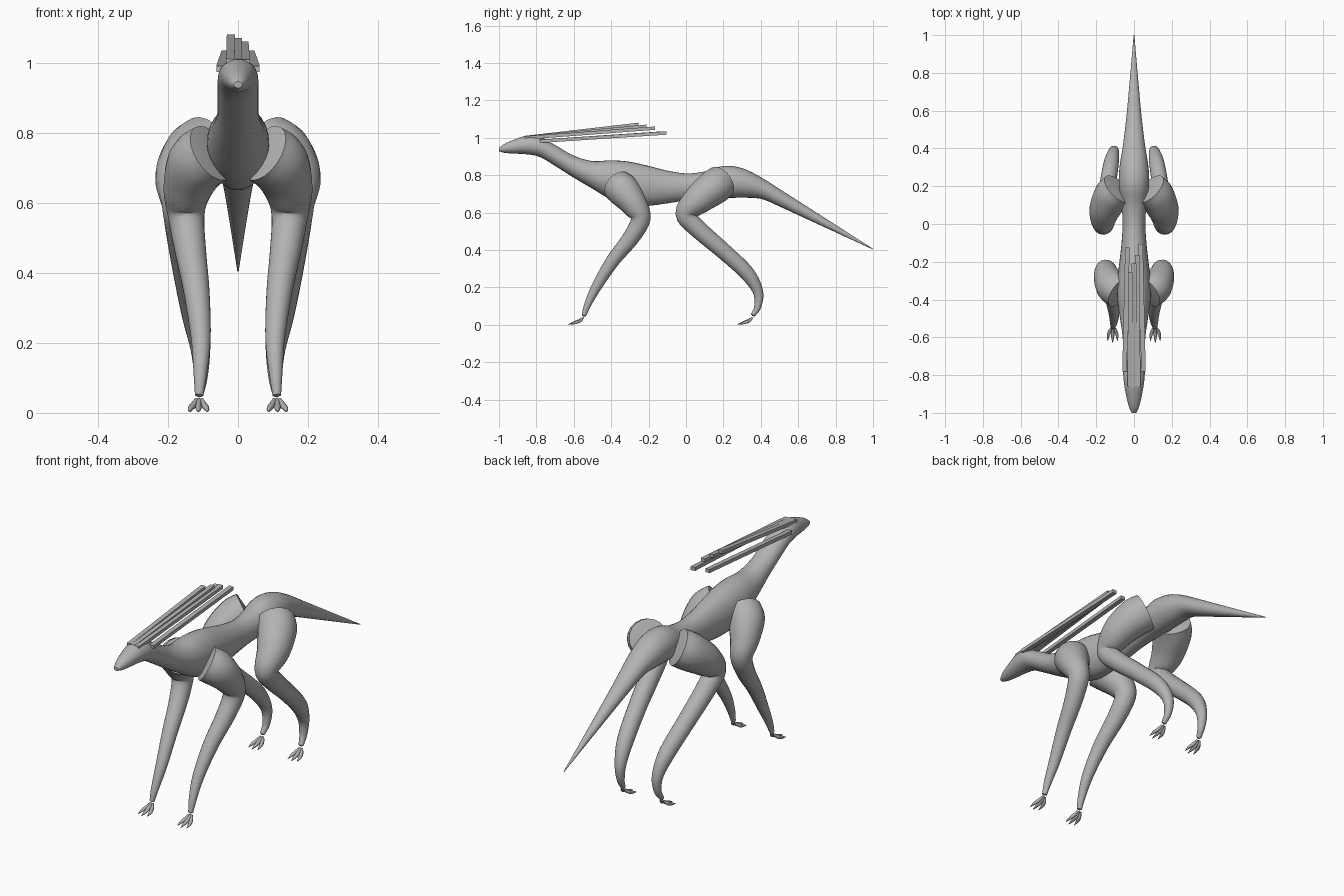
import bpy, bmesh, math
from mathutils import Vector

if "Cube" in bpy.data.objects:
    bpy.data.objects.remove(bpy.data.objects["Cube"])

grey = bpy.data.materials.new("plain grey")
grey.diffuse_color = (0.45, 0.45, 0.45, 1)
grey.use_nodes = True
grey.node_tree.nodes["Principled BSDF"].inputs["Base Color"].default_value = grey.diffuse_color


def spline(pts, steps):
    """Catmull-Rom interpolation through tuples of any length."""
    vs = [Vector(p) for p in pts]
    vs = [vs[0] * 2 - vs[1]] + vs + [vs[-1] * 2 - vs[-2]]
    out = []
    for i in range(1, len(vs) - 2):
        a, b, c, d = vs[i - 1:i + 3]
        for s in range(steps):
            t = s / steps
            out.append(0.5 * (2 * b + (c - a) * t + (2 * a - 5 * b + 4 * c - d) * t * t
                              + (3 * b - a - 3 * c + d) * t ** 3))
    return out + [vs[-2]]


def loft(name, rings, smooth=True, domes=(0, 0)):
    """Skin a list of vertex rings and close the ends, optionally domed."""
    bm = bmesh.new()
    rows = [[bm.verts.new(p) for p in r] for r in rings]
    n = len(rows[0])
    for a, b in zip(rows, rows[1:]):
        for i in range(n):
            j = (i + 1) % n
            bm.faces.new((a[i], a[j], b[j], b[i]))
    for end, nxt, dome in ((0, 1, domes[0]), (-1, -2, domes[1])):
        mid = sum((Vector(p) for p in rings[end]), Vector()) / n
        prev = sum((Vector(p) for p in rings[nxt]), Vector()) / n
        tip = bm.verts.new(mid + (mid - prev).normalized() * dome)
        for i in range(n):
            bm.faces.new((rows[end][i], rows[end][(i + 1) % n], tip))
    bmesh.ops.recalc_face_normals(bm, faces=bm.faces)
    me = bpy.data.meshes.new(name)
    bm.to_mesh(me)
    bm.free()
    ob = bpy.data.objects.new(name, me)
    bpy.context.collection.objects.link(ob)
    me.materials.append(grey)
    if smooth:
        bpy.ops.object.select_all(action='DESELECT')
        ob.select_set(True)
        bpy.context.view_layer.objects.active = ob
        bpy.ops.object.shade_smooth_by_angle(angle=math.radians(45))
    return ob


def tube(name, pts, sides=20, steps=5, domes=(0, 0)):
    """Round tube along (x, y, z, radius) points."""
    path = spline(pts, steps)
    rings = []
    side = None
    for i, p in enumerate(path):
        c = Vector(p[:3])
        t = (Vector(path[min(i + 1, len(path) - 1)][:3])
             - Vector(path[max(i - 1, 0)][:3])).normalized()
        ref = side if side else Vector((0, 0.3, 1))
        side = (ref - t * ref.dot(t)).normalized()
        other = t.cross(side)
        rings.append([c + p[3] * (side * math.cos(a) + other * math.sin(a))
                      for a in (2 * math.pi * k / sides for k in range(sides))])
    return loft(name, rings, domes=domes)


def mirrored(pts, s):
    return [(p[0] * s, *p[1:]) for p in pts]


# Body from snout to tail tip: y, underside z, top z, half width
body = [(-1, .928, .946, .012), (-.97, .92, .968, .026), (-.92, .916, .99, .039),
        (-.85, .912, 1.012, .052), (-.78, .897, 1.005, .058), (-.7, .85, .962, .058),
        (-.6, .787, .905, .06), (-.5, .728, .876, .074), (-.4, .67, .88, .088),
        (-.3, .64, .872, .088), (-.2, .637, .85, .077), (-.1, .65, .825, .066),
        (0, .665, .81, .06), (.1, .675, .82, .066), (.2, .678, .85, .08),
        (.3, .68, .838, .077), (.4, .674, .79, .061), (.5, .633, .727, .048),
        (.6, .587, .663, .037), (.8, .495, .535, .019), (1, .403, .407, .002)]
rings = []
for y, lo, hi, w in spline(body, 4):
    rings.append([(w * math.cos(a), y, (lo + hi) / 2 + (hi - lo) / 2 * math.sin(a))
                  for a in (2 * math.pi * k / 28 for k in range(28))])
loft("body", rings)

# Limbs: x, y, z, radius from the hip or shoulder down to the ankle
front_leg = [(.075, -.362, .742, .088), (.115, -.33, .712, .088), (.144, -.275, .64, .07),
             (.148, -.243, .565, .053), (.136, -.295, .465, .045), (.118, -.39, .345, .037),
             (.106, -.475, .21, .028), (.108, -.525, .11, .019), (.111, -.546, .05, .012)]
hind_leg = [(.085, .185, .762, .093), (.122, .145, .733, .094), (.158, .065, .67, .08),
            (.163, -.002, .592, .055), (.156, .065, .512, .049), (.14, .2, .395, .044),
            (.12, .325, .278, .04), (.107, .384, .18, .028), (.106, .384, .1, .019),
            (.111, .358, .052, .012)]
for label, s in (("left", 1), ("right", -1)):
    for limb, pts in (("front", front_leg), ("hind", hind_leg)):
        tube(f"{limb}_leg_{label}", mirrored(pts, s), domes=(.012, .006))
        x, y = pts[-1][0], pts[-1][1]
        # Three splayed claws per foot
        for k, spread in enumerate((-.024, .002, .028)):
            reach = .085 if k == 1 else .074
            claw = [(x + spread * .3, y - .002, .04, .004),
                    (x + spread * .6, y - reach * .28, .022, .009),
                    (x + spread * .9, y - reach * .6, .012, .008),
                    (x + spread, y - reach, .003, .001)]
            tube(f"{limb}_claw_{label}_{k}", mirrored(claw, s), sides=8, steps=3)

# Straight square quills swept back from the crown
quills = [((-.022, -.86, 1.002), (-.02, -.255, 1.072)), ((.0, -.86, 1.002), (.0, -.21, 1.062)),
          ((.022, -.86, 1.0), (.018, -.165, 1.052)), ((.05, -.78, .982), (.035, -.105, 1.026)),
          ((-.05, -.78, .982), (-.035, -.125, 1.026))]
for i, (a, b) in enumerate(quills):
    corners = ((-.012, -.009), (.012, -.009), (.012, .009), (-.012, .009))
    loft(f"quill_{i}", [[(p[0] + u, p[1], p[2] + v) for u, v in corners] for p in (a, b)],
         smooth=False)
